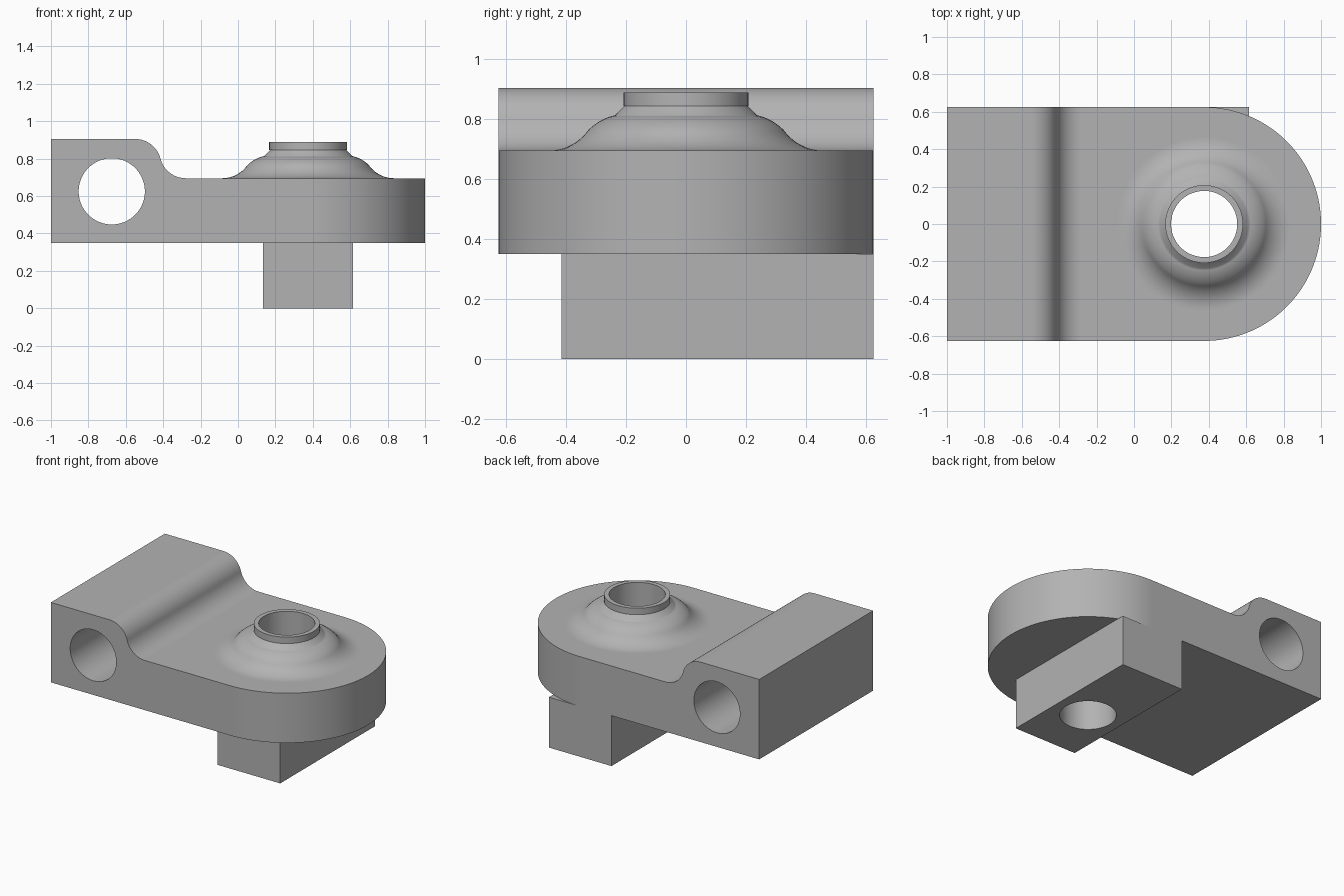
import bpy, bmesh, math

if "Cube" in bpy.data.objects:
    bpy.data.objects.remove(bpy.data.objects["Cube"], do_unlink=True)

grey = bpy.data.materials.new("plain grey")
grey.use_nodes = True
GREY = (0.45, 0.45, 0.45, 1)
grey.diffuse_color = GREY
grey.node_tree.nodes["Principled BSDF"].inputs["Base Color"].default_value = GREY

HALF = 0.625               # half width of the plate, radius of its round end
BORE = 0.177               # radius of both holes
BASE, DECK, TOP = 0.35, 0.695, 0.905
BOSS_X = 0.375


def arc(cx, cy, r, start, end, n):
    steps = [math.radians(start + (end - start) * i / n) for i in range(n + 1)]
    return [(cx + r * math.cos(a), cy + r * math.sin(a)) for a in steps]


def prism(name, outline, place, low, high):
    """Extrude a 2D outline; place(u, v, w) maps it into space."""
    bm = bmesh.new()
    face = bm.faces.new([bm.verts.new(place(u, v, low)) for u, v in outline])
    new = bmesh.ops.extrude_face_region(bm, geom=[face])["geom"]
    shift = [b - a for a, b in zip(place(0, 0, low), place(0, 0, high))]
    bmesh.ops.translate(bm, vec=shift, verts=[g for g in new if isinstance(g, bmesh.types.BMVert)])
    return finish(name, bm)


def finish(name, bm):
    bmesh.ops.recalc_face_normals(bm, faces=bm.faces)
    mesh = bpy.data.meshes.new(name)
    bm.to_mesh(mesh)
    bm.free()
    mesh.materials.append(grey)
    obj = bpy.data.objects.new(name, mesh)
    bpy.context.collection.objects.link(obj)
    return obj


def activate(obj):
    bpy.ops.object.select_all(action="DESELECT")
    obj.select_set(True)
    bpy.context.view_layer.objects.active = obj


def cut(obj, cutter, operation="DIFFERENCE"):
    mod = obj.modifiers.new("cut", "BOOLEAN")
    mod.operation, mod.object, mod.solver = operation, cutter, "EXACT"
    activate(obj)
    bpy.ops.object.modifier_apply(modifier=mod.name)


def smooth(obj):
    activate(obj)
    bpy.ops.object.shade_smooth_by_angle(angle=math.radians(35))
    mod = obj.modifiers.new("flat faces", "WEIGHTED_NORMAL")
    mod.keep_sharp = True


def along_y(u, v, w):
    return (u, w, v)


def along_z(u, v, w):
    return (u, v, w)


# Plate with a raised block and a flowing step between them
R = 0.14
reach = math.sqrt(4 * R * R - (TOP - DECK - 2 * R) ** 2)
tilt = math.degrees(math.asin((2 * R - TOP + DECK) / (2 * R)))
side = [(-1, BASE), (-1, TOP)]
side += arc(-0.55, TOP - R, R, 90, tilt, 16)
side += arc(-0.55 + reach, DECK + R, R, 180 + tilt, 270, 16)[1:]
side += [(1.2, DECK), (1.2, BASE)]
plate = prism("bracket_plate", side, along_y, -HALF, HALF)

# Cutters: round end, vertical bore, cross hole
stadium = [(-1.2, HALF + 0.2), (-1.2, -HALF - 0.2), (BOSS_X, -HALF - 0.2)]
stadium += arc(BOSS_X, 0, HALF, -90, 90, 96) + [(BOSS_X, HALF + 0.2)]
end_cutter = prism("end_cutter", stadium, along_z, 0, 1.2)
bore = prism("bore_cutter", arc(BOSS_X, 0, BORE, 0, 355, 71), along_z, -0.2, 1.2)
cross = prism("cross_cutter", arc(-0.675, 0.625, BORE, 0, 355, 71), along_y, -1, 1)
cut(plate, end_cutter, "INTERSECT")
cut(plate, bore)
cut(plate, cross)

# Foot block below the boss, flush with the back
foot = prism("foot_block", [(0.135, -0.415), (0.615, -0.415), (0.615, HALF), (0.135, HALF)],
             along_z, 0, BASE)
cut(foot, bore)

# Turned boss: flared base, shoulder, neck and rim
turn = [(BORE, DECK)]
turn += arc(0.46, DECK + 0.165, 0.165, 270, 220, 12)
turn += arc(0.2005, 0.643, 0.174, 40, 78, 10)[1:]
turn += [(0.205, 0.845), (0.208, 0.845), (0.208, 0.89), (BORE, 0.89)]
bm = bmesh.new()
ring = [bm.verts.new((BOSS_X + r, 0, z)) for r, z in turn]
loop = [bm.edges.new((ring[i - 1], ring[i])) for i in range(len(ring))]
bmesh.ops.spin(bm, geom=ring + loop, cent=(BOSS_X, 0, 0), axis=(0, 0, 1),
               angle=math.tau, steps=72, use_merge=True)
bmesh.ops.remove_doubles(bm, verts=bm.verts, dist=0.0001)
boss = finish("turned_boss", bm)

for part in (plate, foot, boss):
    smooth(part)
for cutter in (end_cutter, bore, cross):
    bpy.data.objects.remove(cutter, do_unlink=True)
